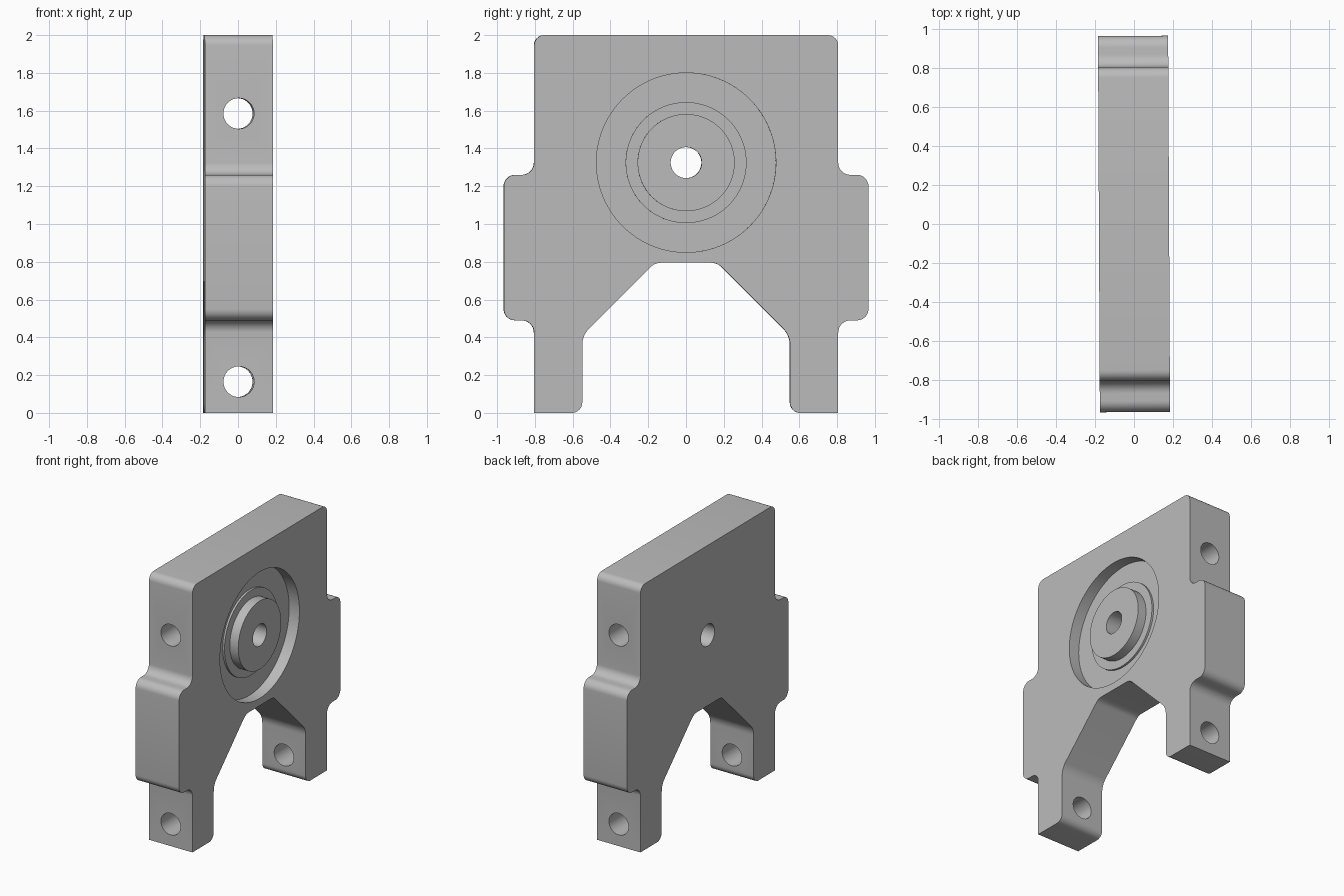
import bpy, bmesh, math
from mathutils import Vector, Matrix

cube = bpy.data.objects.get("Cube")
if cube:
    bpy.data.objects.remove(cube, do_unlink=True)

HALF = 0.18        # half thickness of the plate
AXIS_Z = 1.325     # height of the round recess centre

grey = bpy.data.materials.new("machined grey")
grey.use_nodes = True
colour = (0.5, 0.5, 0.5, 1)
grey.diffuse_color = colour
grey.node_tree.nodes["Principled BSDF"].inputs["Base Color"].default_value = colour


def make_object(name, bm):
    bmesh.ops.recalc_face_normals(bm, faces=bm.faces)
    mesh = bpy.data.meshes.new(name)
    bm.to_mesh(mesh)
    bm.free()
    mesh.materials.append(grey)
    obj = bpy.data.objects.new(name, mesh)
    bpy.context.collection.objects.link(obj)
    return obj


def fillet(prev, corner, following, radius, steps=8):
    """Arc points that round one corner of a profile."""
    if radius == 0:
        return [corner]
    a, b = (prev - corner).normalized(), (following - corner).normalized()
    half = a.angle(b) / 2
    centre = corner + (a + b).normalized() * radius / math.sin(half)
    reach = radius / math.tan(half)
    start, end = corner + a * reach - centre, corner + b * reach - centre
    turn = start.angle_signed(end)
    return [centre + Matrix.Rotation(-turn * i / steps, 2) @ start for i in range(steps + 1)]


def cylinder(name, radius, length, matrix):
    bm = bmesh.new()
    bmesh.ops.create_cone(bm, cap_ends=True, segments=64, radius1=radius,
                          radius2=radius, depth=length, matrix=matrix)
    return make_object(name, bm)


def lathe(name, section):
    """Ring around the x axis at the recess centre, from (x, radius) points."""
    bm = bmesh.new()
    sides = 96
    rings = []
    for i in range(sides):
        t = math.tau * i / sides
        rings.append([bm.verts.new((x, r * math.cos(t), AXIS_Z + r * math.sin(t)))
                      for x, r in section])
    n = len(section)
    for i in range(sides):
        p, q = rings[i], rings[(i + 1) % sides]
        for j in range(n):
            k = (j + 1) % n
            bm.faces.new((p[j], p[k], q[k], q[j]))
    return make_object(name, bm)


# Half outline of the plate: y, z, corner radius
half_outline = [(0.165, 0.795, 0.08), (0.55, 0.41, 0.12), (0.55, 0, 0.055),
                (0.805, 0, 0), (0.805, 0.49, 0.065), (0.965, 0.49, 0.06),
                (0.965, 1.26, 0.06), (0.805, 1.26, 0.065), (0.805, 2, 0.055)]
outline = half_outline + [(-y, z, r) for y, z, r in reversed(half_outline)]
points = [Vector((y, z)) for y, z, r in outline]
profile = []
for i, (y, z, r) in enumerate(outline):
    profile += fillet(points[i - 1], points[i], points[(i + 1) % len(points)], r)

# Plate body
bm = bmesh.new()
face = bm.faces.new([bm.verts.new((-HALF, p.x, p.y)) for p in profile])
grown = bmesh.ops.extrude_face_region(bm, geom=[face])
bmesh.ops.translate(bm, vec=(2 * HALF, 0, 0),
                    verts=[v for v in grown["geom"] if isinstance(v, bmesh.types.BMVert)])
plate = make_object("bracket_plate", bm)

# Cutters: stepped ring recess, centre bore and two long cross holes
floor, shoulder, outside = HALF - 0.085, HALF - 0.07, HALF + 0.1
cutters = [lathe("recess_cutter", [(outside, 0.475), (floor, 0.475), (floor, 0.32),
                                   (shoulder, 0.32), (shoulder, 0.257), (outside, 0.257)]),
           cylinder("bore_cutter", 0.082, 1, Matrix.Translation((0, 0, AXIS_Z))
                    @ Matrix.Rotation(math.pi / 2, 4, 'Y'))]
for z in (0.165, 1.585):
    cutters.append(cylinder("cross_hole_cutter", 0.081, 3, Matrix.Translation((0, 0, z))
                            @ Matrix.Rotation(math.pi / 2, 4, 'X')))
for cutter in cutters:
    cutter.hide_render = True
    mod = plate.modifiers.new(cutter.name, 'BOOLEAN')
    mod.operation = 'DIFFERENCE'
    mod.solver = 'EXACT'
    mod.object = cutter

# Bake the cuts and remove the cutters
graph = bpy.context.evaluated_depsgraph_get()
cut_mesh = bpy.data.meshes.new_from_object(plate.evaluated_get(graph))
plate.modifiers.clear()
plate.data = cut_mesh
for cutter in cutters:
    bpy.data.objects.remove(cutter, do_unlink=True)

# The plate sits turned by a hair
plate.rotation_euler.z = 0.005
bpy.ops.object.select_all(action='DESELECT')
plate.select_set(True)
bpy.context.view_layer.objects.active = plate
bpy.ops.object.shade_smooth_by_angle(angle=math.radians(30))
